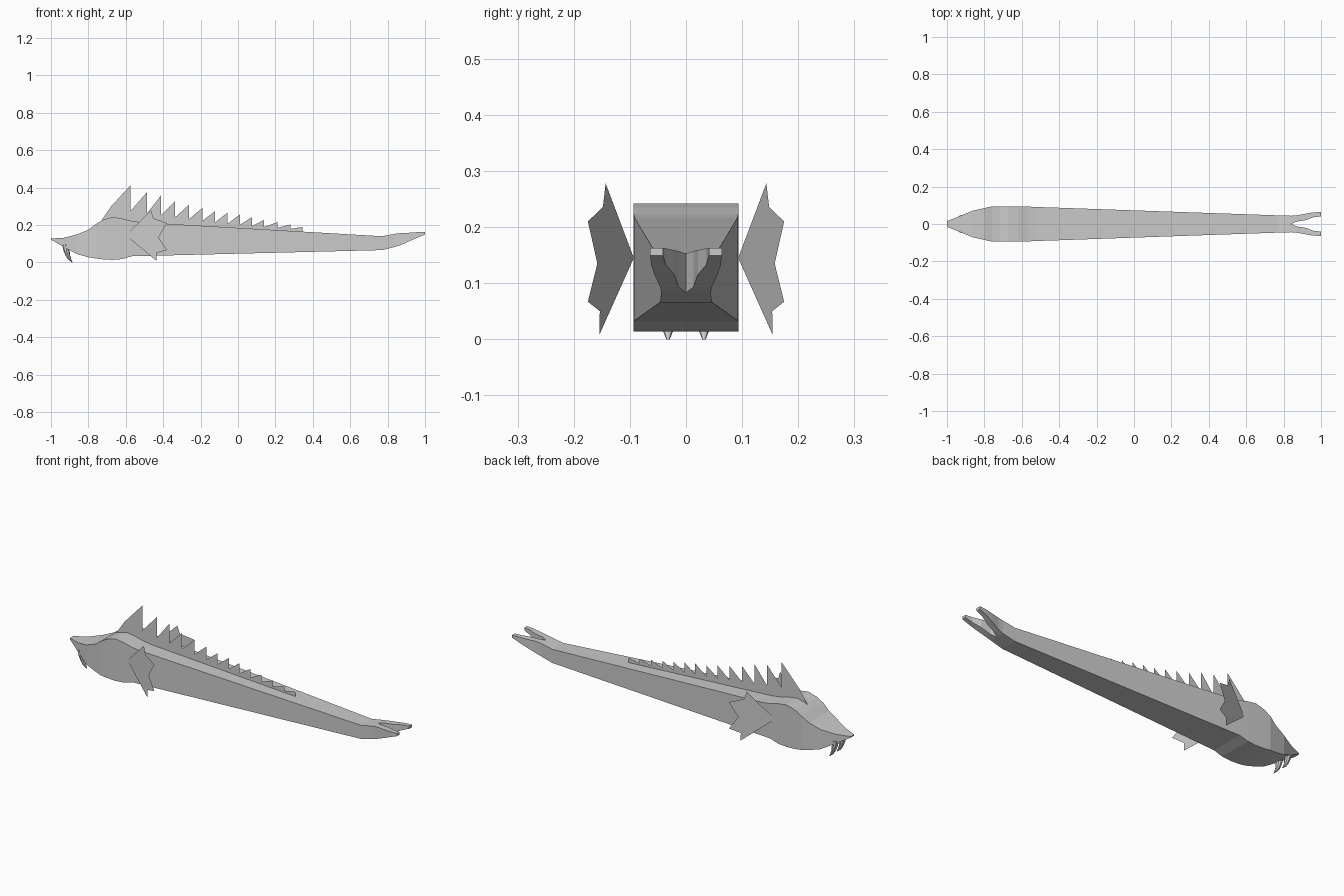
import bpy, math


def make(name, verts, faces):
    me = bpy.data.meshes.new(name)
    me.from_pydata(verts, [], faces)
    me.update()
    ob = bpy.data.objects.new(name, me)
    bpy.context.collection.objects.link(ob)
    return ob


def loft(name, rings):
    # joins equal-sized rings of points and caps both ends
    n = len(rings[0])
    verts = [p for r in rings for p in r]
    faces = [(i * n + j, i * n + (j + 1) % n, (i + 1) * n + (j + 1) % n, (i + 1) * n + j)
             for i in range(len(rings) - 1) for j in range(n)]
    faces.append(tuple(reversed(range(n))))
    faces.append(tuple(range(len(verts) - n, len(verts))))
    return make(name, verts, faces)


def box_ring(x, y0, y1, z0, z1):
    return [(x, y0, z0), (x, y1, z0), (x, y1, z1), (x, y0, z1)]


# Body: square-section loft (x, half width, bottom, top)
body = [(-1.0, 0.015, 0.122, 0.128), (-0.93, 0.043, 0.082, 0.132),
        (-0.86, 0.072, 0.044, 0.15), (-0.80, 0.085, 0.028, 0.175),
        (-0.76, 0.094, 0.021, 0.205), (-0.72, 0.094, 0.016, 0.228),
        (-0.67, 0.094, 0.014, 0.242), (-0.62, 0.094, 0.018, 0.235),
        (-0.57, 0.093, 0.033, 0.222), (-0.52, 0.091, 0.034, 0.215),
        (0.77, 0.046, 0.066, 0.14), (0.84, 0.044, 0.083, 0.153)]
loft("body", [box_ring(x, -w, w, a, b) for x, w, a, b in body])

# Forked tail: (x, inner y, outer y, bottom, top)
prong = [(0.84, 0.0, 0.044, 0.083, 0.153), (0.87, 0.013, 0.046, 0.093, 0.157),
         (0.92, 0.021, 0.056, 0.115, 0.159), (0.96, 0.036, 0.062, 0.133, 0.162),
         (1.0, 0.041, 0.064, 0.149, 0.163)]

# Side fin outline (x, z); the fin sweeps outward with x
fin = [(-0.60, 0.145), (-0.465, 0.278), (-0.452, 0.236), (-0.38, 0.21),
       (-0.425, 0.135), (-0.38, 0.067), (-0.437, 0.05), (-0.435, 0.008)]

# Fang rings (x, z, radius along x, radius along y)
fang = [(-0.922, 0.095, 0.018, 0.016), (-0.916, 0.06, 0.016, 0.014),
        (-0.909, 0.035, 0.012, 0.011), (-0.899, 0.015, 0.008, 0.009),
        (-0.886, 0.0, 0.002, 0.003)]
for s, side in ((1, "left"), (-1, "right")):
    loft("tail_prong_" + side, [box_ring(x, *sorted((s * a, s * b)), c, d)
                                for x, a, b, c, d in prong])
    pts = [(x, s * (0.093 + 0.372 * (x + 0.60)), z) for x, z in fin]
    make("side_fin_" + side, pts, [(0, 1, 2), (0, 2, 3), (0, 3, 4), (0, 4, 5), (0, 5, 6), (0, 6, 7)])
    rings = [[(x + rx * math.cos(k * math.pi / 4), s * 0.032 + ry * math.sin(-k * math.pi / 4), z)
              for k in range(8)] for x, z, rx, ry in fang]
    loft("fang_" + side, rings)

# Back crest: thin sheet of saw teeth (x, peak height)
peaks = [(-0.575, 0.412), (-0.487, 0.375), (-0.412, 0.358), (-0.337, 0.328),
         (-0.262, 0.308), (-0.19, 0.292), (-0.122, 0.275), (-0.055, 0.267),
         (0.01, 0.256), (0.075, 0.242), (0.14, 0.228), (0.21, 0.215),
         (0.28, 0.203), (0.345, 0.19)]


def valley(x):
    return 0.275 - 0.155 * (x + 0.575) + 0.05 * (x + 0.575) ** 2 if x < 0.3 else 0.175


def base(x):
    return 0.205 - 0.058 * (x + 0.575)


verts = [(-0.73, 0, 0.2), (-0.73, 0, 0.224), (-0.68, 0, 0.298), (-0.575, 0, 0.412), (-0.575, 0, 0.2)]
faces = [(0, 4, 3, 2, 1)]
for (x0, _), (x1, peak) in zip(peaks, peaks[1:]):
    n = len(verts)
    v = max(valley(x0), base(x0) + 0.012)
    verts += [(x0, 0, base(x0)), (x1, 0, base(x1)), (x1, 0, peak), (x0, 0, min(v, peak - 0.01))]
    faces.append((n, n + 1, n + 2, n + 3))
make("back_crest", verts, faces)
